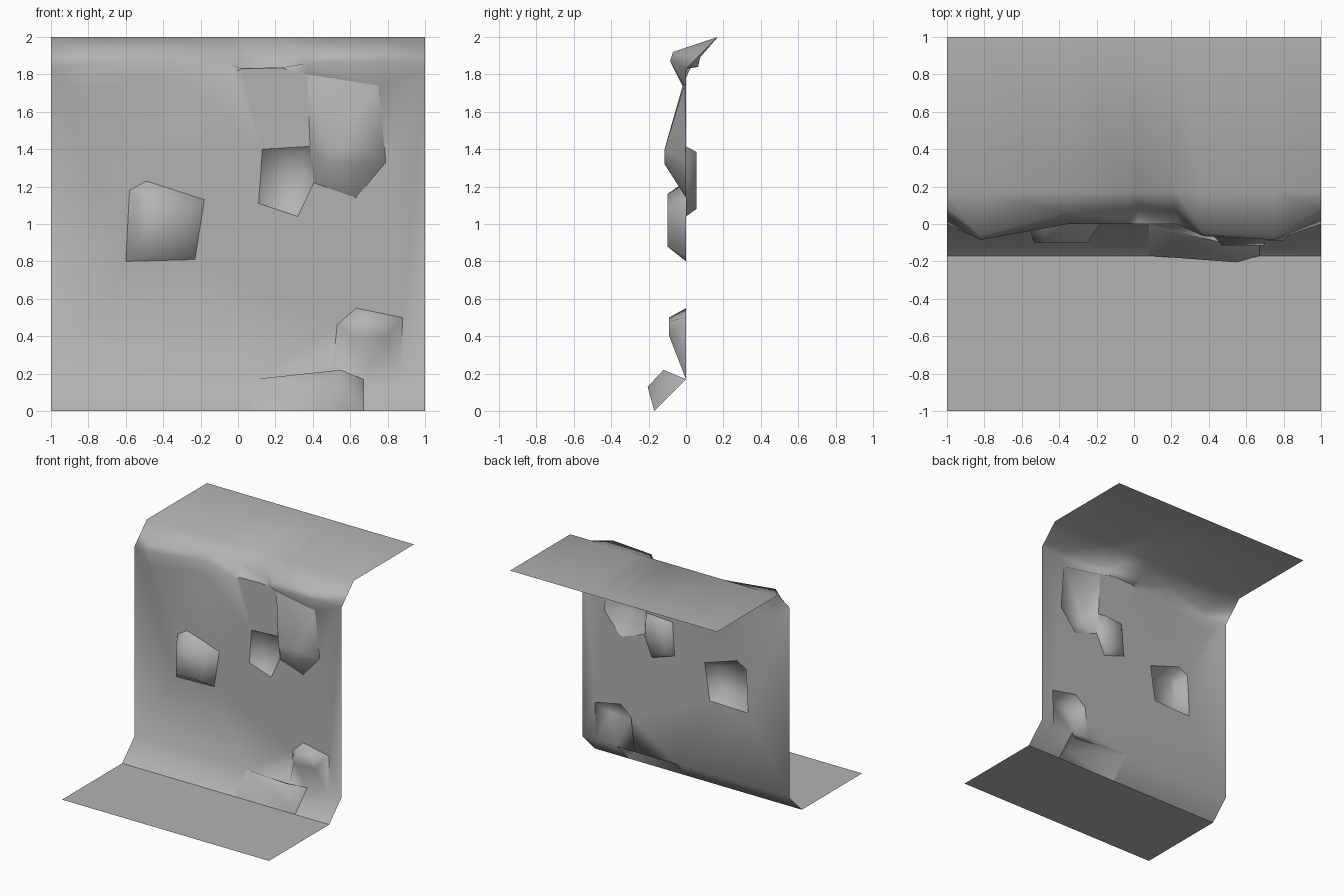
import bpy, bmesh
from mathutils import Vector
from mathutils.geometry import delaunay_2d_cdt

cube = bpy.data.objects.get("Cube")
if cube:
    bpy.data.objects.remove(cube)

GREY = (0.45, 0.45, 0.45, 1)
stone = bpy.data.materials.new("stone_grey")
stone.use_nodes = True
stone.diffuse_color = GREY
stone.node_tree.nodes["Principled BSDF"].inputs["Base Color"].default_value = GREY


def key(p):
    return tuple(round(c, 3) for c in p)


def finish(bm, name, smooth, sharp=()):
    """Weld the faces, mark creases and link the object."""
    bmesh.ops.remove_doubles(bm, verts=bm.verts, dist=0.0005)
    for f in bm.faces:
        f.smooth = smooth
    for e in bm.edges:
        if frozenset(key(v.co) for v in e.verts) in sharp:
            e.smooth = False
    mesh = bpy.data.meshes.new(name)
    bm.to_mesh(mesh)
    bm.free()
    mesh.materials.append(stone)
    bpy.context.collection.objects.link(bpy.data.objects.new(name, mesh))


def face(bm, *pts):
    bm.faces.new([bm.verts.new(p) for p in pts])


B = 0.17   # size of the bevels at foot and lip
sharp = set()


def crease(pts):
    for a, b in zip(pts, pts[1:]):
        sharp.add(frozenset((key(a), key(b))))


# Lip sections: x, then (y, z) of upper edge, lower edge and wall joint
lip = [
    (-1.0, (.085, 1.915), (.04, 1.87), (0, 1.83)),
    (-.82, (-.065, 1.92), (-.085, 1.87), (0, 1.70)),
    (-.35, (.06, 1.93), (.04, 1.87), (0, 1.78)),
    (-.03, (.08, 1.915), (.02, 1.85), (0, 1.81)),
    (.02, (.075, 1.89), (.065, 1.84), (0, 1.83)),
    (.23, (.075, 1.89), (.065, 1.84), (0, 1.835)),
    (.37, (-.05, 1.91), (-.065, 1.86), (0, 1.80)),
    (.75, (-.07, 1.92), (-.085, 1.87), (-.01, 1.74)),
    (1.0, (.085, 1.915), (.04, 1.87), (0, 1.83)),
]
# Rocks on the wall: outline, raised core (x, z) and core depth
rocks = [
    ([(-.58, 1.18), (-.49, 1.23), (-.18, 1.13), (-.23, .81), (-.60, .80)],
     [(-.53, 1.12), (-.47, 1.16), (-.25, 1.08), (-.28, .88), (-.53, .88)], -.10),
    ([(.13, 1.40), (.385, 1.415), (.405, 1.22), (.32, 1.04), (.11, 1.11)],
     [(.18, 1.37), (.35, 1.385), (.36, 1.24), (.30, 1.08), (.16, 1.14)], .055),
    ([(.37, 1.80), (.385, 1.415), (.405, 1.22), (.63, 1.14), (.79, 1.33), (.75, 1.74)],
     [(.47, 1.40), (.49, 1.33), (.62, 1.32), (.69, 1.40)], -.115),
    ([(.50, B), (.53, .46), (.63, .55), (.88, .50), (.87, B)],
     [(.60, .40), (.65, .50), (.80, .48), (.80, .40)], -.09),
]
foot_x = [-1, .08, .50, .67, .87, 1]

# Wall: triangulate the border with rock outlines and cores
points, edges, depth = [], [], {}


def loop(pts):
    start, n = len(points), len(pts)
    points.extend(Vector(p) for p in pts)
    edges.extend((start + i, start + (i + 1) % n) for i in range(n))


loop([(x, B) for x in foot_x] + [(s[0], s[3][1]) for s in reversed(lip)])
for s in lip:
    depth[key((s[0], s[3][1]))] = s[3][0]
for outline, core, y in rocks:
    loop(outline)
    loop(core)
    depth.update({key(p): y for p in core})
    ring = [(x, depth.get(key((x, z)), 0), z) for x, z in outline]
    crease(ring if outline[0][1] in (1.80, B) else ring + ring[:1])

bm = bmesh.new()
verts, _, tris, *_ = delaunay_2d_cdt(points, edges, [], 1, 0.0005)
for tri in tris:
    face(bm, *[(verts[i].x, depth.get(key(verts[i]), 0), verts[i].y) for i in tri])

# Top ledge and lip strips
sections = [[(x, 1, 2), (x, B, 2)] + [(x, y, z) for y, z in rows] for x, *rows in lip]
for a, b in zip(sections, sections[1:]):
    for i in range(len(a) - 1):
        face(bm, a[i], a[i + 1], b[i + 1], b[i])
crease([s[-1] for s in sections[3:8]])

# Foot bevel, left open where the foot rock sits
for x0, x1 in zip(foot_x, foot_x[1:]):
    if not .08 <= x0 < .67:
        face(bm, (x0, 0, B), (x0, -B, 0), (x1, -B, 0), (x1, 0, B))

# Foot rock: wedge bulging out of the bevel
tl, tm, tr = (.08, 0, B), (.50, 0, B), (.67, 0, B)
bl, br = (.08, -B, 0), (.67, -B, 0)
peak, nose = (.55, -.12, .22), (.55, -.205, .13)
face(bm, tl, bl, nose, peak)
face(bm, peak, nose, br, tr)
face(bm, bl, br, nose)
face(bm, tl, peak, tm)
face(bm, tm, peak, tr)
crease([bl, tl, peak, tr, br])
finish(bm, "cliff_wall", True, sharp)

# Floor: flat slab in front of the foot
bm = bmesh.new()
face(bm, (-1, -1, 0), (1, -1, 0), (1, -B, 0), (-1, -B, 0))
finish(bm, "floor", False)
